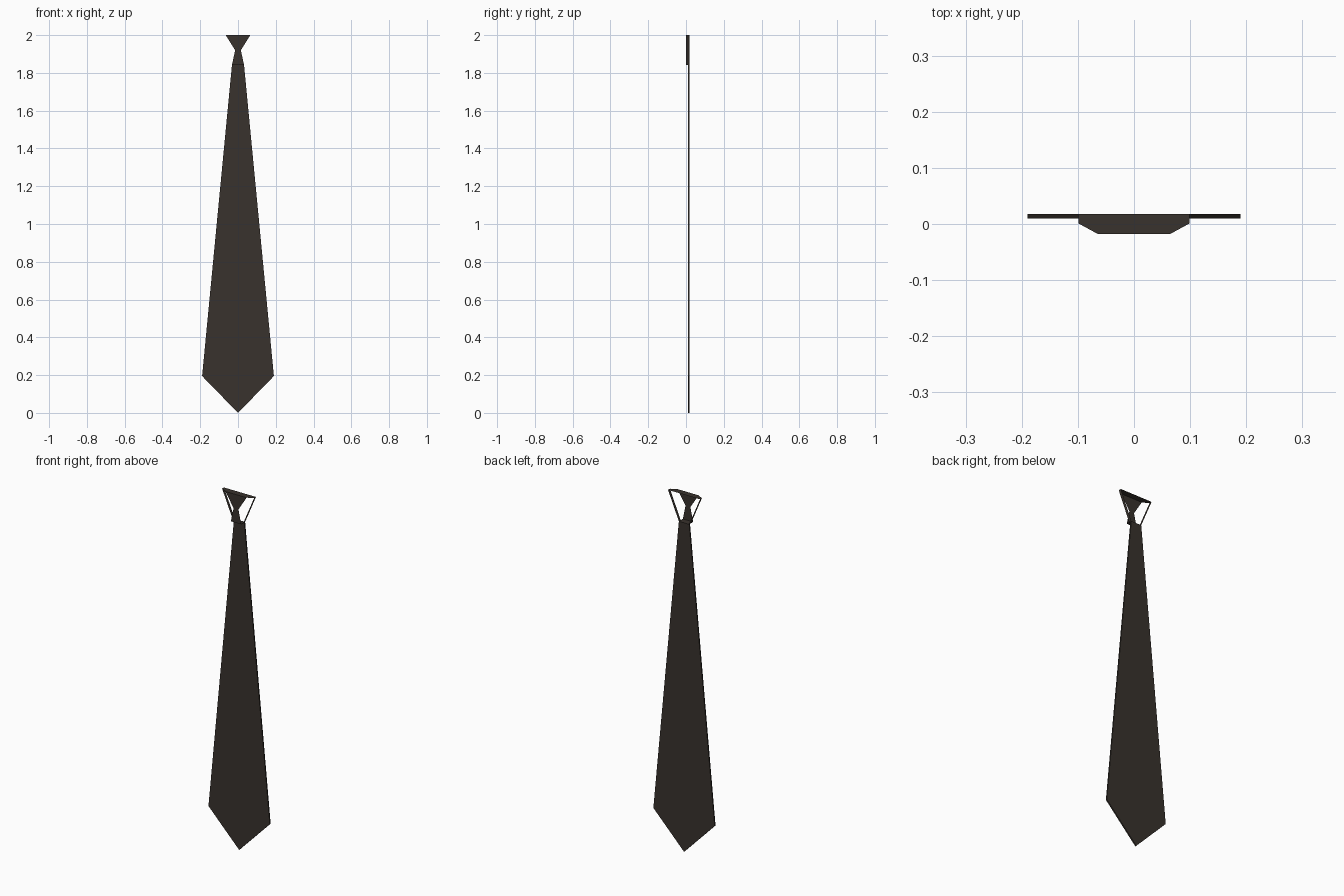
import bpy, bmesh

if "Cube" in bpy.data.objects:
    bpy.data.objects.remove(bpy.data.objects["Cube"])

fabric = bpy.data.materials.new("dark_fabric")
fabric.diffuse_color = (0.04, 0.032, 0.026, 1)
fabric.use_nodes = True
fabric.node_tree.nodes["Principled BSDF"].inputs["Base Color"].default_value = fabric.diffuse_color


def mirrored(half):
    """Close a right-hand half outline by mirroring it across x = 0."""
    left = [(-x, *rest) for x, *rest in reversed(half) if x != 0]
    return list(half) + left


def make_part(name, polygons):
    bm = bmesh.new()
    for poly in polygons:
        bm.faces.new([bm.verts.new(p) for p in poly])
    bmesh.ops.remove_doubles(bm, verts=bm.verts[:], dist=1e-5)
    bmesh.ops.recalc_face_normals(bm, faces=bm.faces[:])
    mesh = bpy.data.meshes.new(name)
    bm.to_mesh(mesh)
    bm.free()
    mesh.materials.append(fabric)
    obj = bpy.data.objects.new(name, mesh)
    bpy.context.collection.objects.link(obj)
    return obj


FRONT, EDGE, BLADE, BACK = -0.0175, 0.001, 0.01, 0.0175
TOP, WAIST, BASE = 2.0, 1.92, 1.842

# Long pointed blade: a thin slab
outline = mirrored([(0, 0), (0.19, 0.195), (0.032, BASE)])
front = [(x, BLADE, z) for x, z in outline]
back = [(x, BACK, z) for x, z in outline]
n = len(outline)
rim = [(front[i], front[(i + 1) % n], back[(i + 1) % n], back[i]) for i in range(n)]
make_part("tie_blade", [front, back] + rim)

# Hollow knot: pinched front panel, top cap, base and two side strips
panel_top = mirrored([(0.065, FRONT, TOP), (0.015, FRONT, WAIST)])
panel_low = mirrored([(0.015, FRONT, WAIST), (0.032, FRONT, BASE)])
cap = mirrored([(0.065, FRONT, TOP), (0.099, EDGE, TOP), (0.099, BACK, TOP)])
base = mirrored([(0.032, FRONT, BASE), (0.032, EDGE, BASE), (0.032, BACK, BASE)])
strips = [[(s * 0.099, EDGE, TOP), (s * 0.099, BACK, TOP),
           (s * 0.032, BACK, BASE), (s * 0.032, EDGE, BASE)] for s in (1, -1)]
make_part("tie_knot", [panel_top, panel_low, cap, base] + strips)
